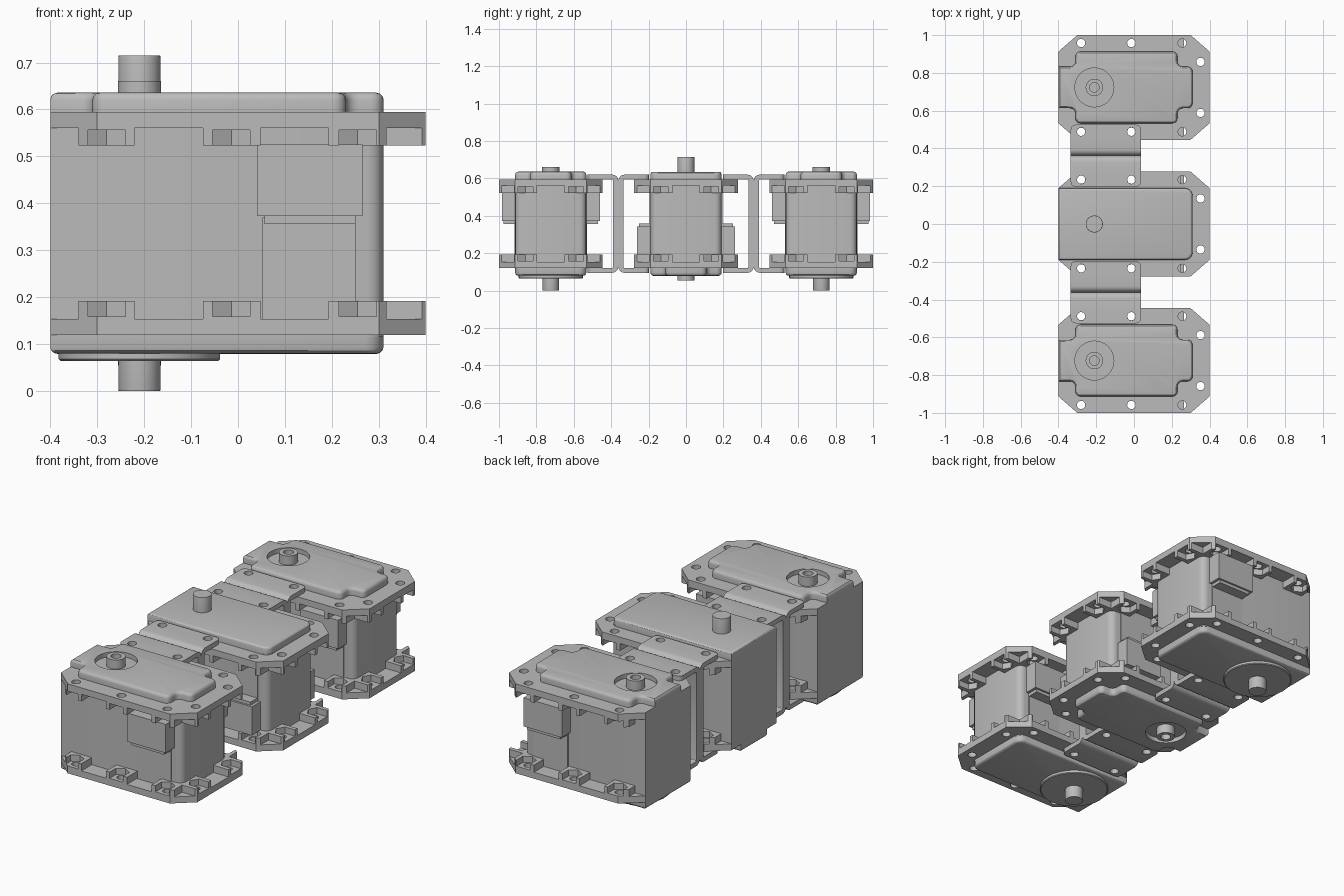
import bpy, bmesh
from math import pi, radians
from mathutils import Vector, Matrix

old = bpy.data.objects.get("Cube")
if old:
    bpy.data.objects.remove(old, do_unlink=True)

grey = bpy.data.materials.new("mid_grey")
grey.use_nodes = True
COLOUR = (0.5, 0.5, 0.5, 1)
grey.diffuse_color = COLOUR
grey.node_tree.nodes["Principled BSDF"].inputs["Base Color"].default_value = COLOUR

HEIGHT = 0.715      # overall height, also the flip distance
PITCH = 0.723       # spacing between motors
SHAFT_X = -0.21
HALF = 0.19         # half depth of the case
LEFT, RIGHT = -0.4, 0.31


# ---------- helpers ----------
def prism(bm, pts, lo, hi, along_x=False):
    """Extrude a flat outline along z, or along x for a (y, z) outline."""
    put = (lambda a, b, h: (h, a, b)) if along_x else (lambda a, b, h: (a, b, h))
    low = [bm.verts.new(put(a, b, lo)) for a, b in pts]
    top = [bm.verts.new(put(a, b, hi)) for a, b in pts]
    bm.faces.new(top)
    bm.faces.new(low[::-1])
    for i in range(len(pts)):
        j = (i + 1) % len(pts)
        bm.faces.new((low[i], low[j], top[j], top[i]))


def rect(x0, x1, y0, y1):
    return [(x0, y0), (x1, y0), (x1, y1), (x0, y1)]


def drill(bm, x, y, r, lo, hi, sides=24):
    bmesh.ops.create_cone(bm, cap_ends=True, segments=sides, radius1=r, radius2=r,
                          depth=hi - lo, matrix=Matrix.Translation((x, y, (lo + hi) / 2)))


def round_edges(bm, test, r, segments=4):
    edges = [e for e in bm.edges if test(e.verts[0].co, e.verts[1].co)]
    bmesh.ops.bevel(bm, geom=edges, offset=r, segments=segments, profile=0.5,
                    affect='EDGES', clamp_overlap=True)


def upright(a, b):
    return abs(a.x - b.x) + abs(a.y - b.y) < 1e-5


def in_plane(z):
    return lambda a, b: abs(a.z - z) + abs(b.z - z) < 1e-5


def finish(bm, name):
    bmesh.ops.recalc_face_normals(bm, faces=bm.faces)
    mesh = bpy.data.meshes.new(name)
    bm.to_mesh(mesh)
    bm.free()
    return mesh


def cut(mesh, cutter):
    """Return mesh minus cutter, leaving no helper objects behind."""
    a, b = (bpy.data.objects.new("helper", m) for m in (mesh, cutter))
    for o in (a, b):
        bpy.context.scene.collection.objects.link(o)
        o.hide_render = True
    mod = a.modifiers.new("cut", 'BOOLEAN')
    mod.operation, mod.solver, mod.object = 'DIFFERENCE', 'EXACT', b
    result = bpy.data.meshes.new_from_object(
        a.evaluated_get(bpy.context.evaluated_depsgraph_get()))
    result.name = mesh.name
    for o in (a, b):
        bpy.data.objects.remove(o, do_unlink=True)
    return result


def lathe(profile, name):
    bm = bmesh.new()
    vs = [bm.verts.new((SHAFT_X + r, 0, z)) for r, z in profile]
    es = [bm.edges.new(p) for p in zip(vs, vs[1:])]
    bmesh.ops.spin(bm, geom=vs + es, cent=(SHAFT_X, 0, 0), axis=(0, 0, 1),
                   angle=2 * pi, steps=32)
    bmesh.ops.remove_doubles(bm, verts=bm.verts, dist=1e-4)
    return finish(bm, name)


def place(mesh, name, y, flip):
    obj = bpy.data.objects.new(name, mesh)
    bpy.context.scene.collection.objects.link(obj)
    obj.location = (0, y, HEIGHT if flip else 0)
    obj.rotation_euler.x = pi if flip else 0


# ---------- case ----------
bm = bmesh.new()
prism(bm, rect(LEFT, RIGHT, -HALF, HALF), 0.115, 0.585)
round_edges(bm, lambda a, b: upright(a, b) and a.x > 0, 0.035)
case = finish(bm, "case")

# ---------- plain cap on the shaft end ----------
bm = bmesh.new()
prism(bm, rect(LEFT, RIGHT, -HALF, HALF), 0.08, 0.121)
round_edges(bm, lambda a, b: upright(a, b) and a.x > 0, 0.04)
round_edges(bm, in_plane(0.08), 0.014, 3)
plain_cap = finish(bm, "plain_cap")

# ---------- notched cap with a round recess ----------
half = [(RIGHT, 0.11), (0.23, 0.11), (0.23, HALF), (-0.31, HALF), (-0.31, 0.11), (LEFT, 0.11)]
bm = bmesh.new()
prism(bm, half + [(x, -y) for x, y in half[::-1]], 0.594, 0.636)
round_edges(bm, lambda a, b: upright(a, b) and a.x > LEFT + 0.01, 0.027)
round_edges(bm, in_plane(0.636), 0.016, 3)
notched_cap = finish(bm, "notched_cap")
bm = bmesh.new()
drill(bm, SHAFT_X, 0, 0.103, 0.612, 0.7, 40)
notched_cap = cut(notched_cap, finish(bm, "recess"))

# ---------- mounting flange: plate, nut pockets and screw holes ----------
octagon = [(LEFT, -0.19), (-0.3, -0.277), (0.3, -0.277), (0.4, -0.19),
           (0.4, 0.19), (0.3, 0.277), (-0.3, 0.277), (LEFT, 0.19)]
pocket = [(-0.04, 0.08), (-0.04, -0.01), (0, -0.033), (0.04, -0.01), (0.04, 0.08)]
holes = []
for side in (-1, 1):
    holes += [(Vector((x, side * 0.235)), Vector((0, side))) for x in (-0.28, -0.014, 0.255)]
    holes.append((Vector((0.352, side * 0.135)), Vector((1, 0))))

bm = bmesh.new()
prism(bm, octagon, 0.523, 0.595)
flange = finish(bm, "flange")

bm = bmesh.new()
for side in (-1, 1):
    for x0, x1 in ((-0.5, -0.34), (-0.22, -0.075), (0.048, 0.193), (0.316, 0.5)):
        y0, y1 = sorted((side * (0.18 if x1 < 0.4 else 0.197), side * 0.35))
        prism(bm, rect(x0, x1, y0, y1), 0.5, 0.561)
prism(bm, rect(0.3, 0.5, -0.073, 0.073), 0.5, 0.561)
for centre, out in holes:
    along = Vector((out.y, -out.x))
    prism(bm, [tuple(centre + u * along + v * out) for u, v in pocket], 0.5, 0.556)
flange = cut(flange, finish(bm, "gaps"))

bm = bmesh.new()
for centre, out in holes:
    drill(bm, centre.x, centre.y, 0.022, 0.48, 0.65)
flange = cut(flange, finish(bm, "screw_holes"))

# ---------- cable socket on both long sides ----------
bm = bmesh.new()
prism(bm, rect(0.04, 0.265, -0.262, 0.262), 0.373, 0.525)
prism(bm, rect(0.056, 0.25, -0.252, 0.252), 0.356, 0.38)
prism(bm, rect(0.052, 0.25, -0.195, 0.195), 0.15, 0.37)
socket = finish(bm, "cable_socket")

# ---------- turned parts ----------
idler = lathe([(0, 0.622), (0.025, 0.622), (0.025, 0.661), (0.046, 0.661),
               (0.046, 0.605), (0, 0.605)], "idler_boss")
shaft = lathe([(0, 0), (0.044, 0), (0.045, 0.004), (0.045, 0.09), (0, 0.09)], "output_shaft")
horn = lathe([(0, 0.064), (0.168, 0.064), (0.172, 0.068), (0.172, 0.085),
              (0, 0.085)], "horn_disc")

# ---------- channel bracket ----------
END = 0.164
profile = [(0, 0.095), (END, 0.095), (END, 0.12), (0.028, 0.12),
           (0.028, 0.595), (END, 0.595), (END, 0.62), (0, 0.62)]
bm = bmesh.new()
prism(bm, profile, -0.335, 0.037, along_x=True)


def bend(y):
    return lambda a, b: abs(a.x - b.x) > 0.1 and abs(a.y - y) < 1e-4


round_edges(bm, bend(0), 0.033, 5)
round_edges(bm, bend(0.028), 0.008, 3)
round_edges(bm, lambda a, b: upright(a, b) and a.y > END - 0.01, 0.025)
bracket = finish(bm, "bracket")
bm = bmesh.new()
for x in (-0.28, -0.014):
    drill(bm, x, 0.127, 0.022, 0.05, 0.7)
bracket = cut(bracket, finish(bm, "bracket_holes"))

# ---------- shading and material ----------
for mesh in (case, plain_cap, notched_cap, flange, socket, idler, shaft, horn, bracket):
    mesh.materials.clear()
    mesh.materials.append(grey)
    for p in mesh.polygons:
        p.use_smooth = True
        p.material_index = 0
    mesh.set_sharp_from_angle(angle=radians(30))

# ---------- assembly: three motors, the middle one upside down ----------
for label, y, flip in (("front", -PITCH, False), ("middle", 0, True), ("back", PITCH, False)):
    for mesh in (case, plain_cap, notched_cap, socket, idler, shaft):
        place(mesh, f"{label}_{mesh.name}", y, flip)
    if not flip:
        place(horn, f"{label}_horn_disc", y, False)
    place(flange, f"{label}_upper_flange", y, False)
    place(flange, f"{label}_lower_flange", y, True)

for label, y in (("front", -PITCH / 2), ("back", PITCH / 2)):
    place(bracket, f"{label}_joint_bracket_a", y, False)
    place(bracket, f"{label}_joint_bracket_b", y, True)
